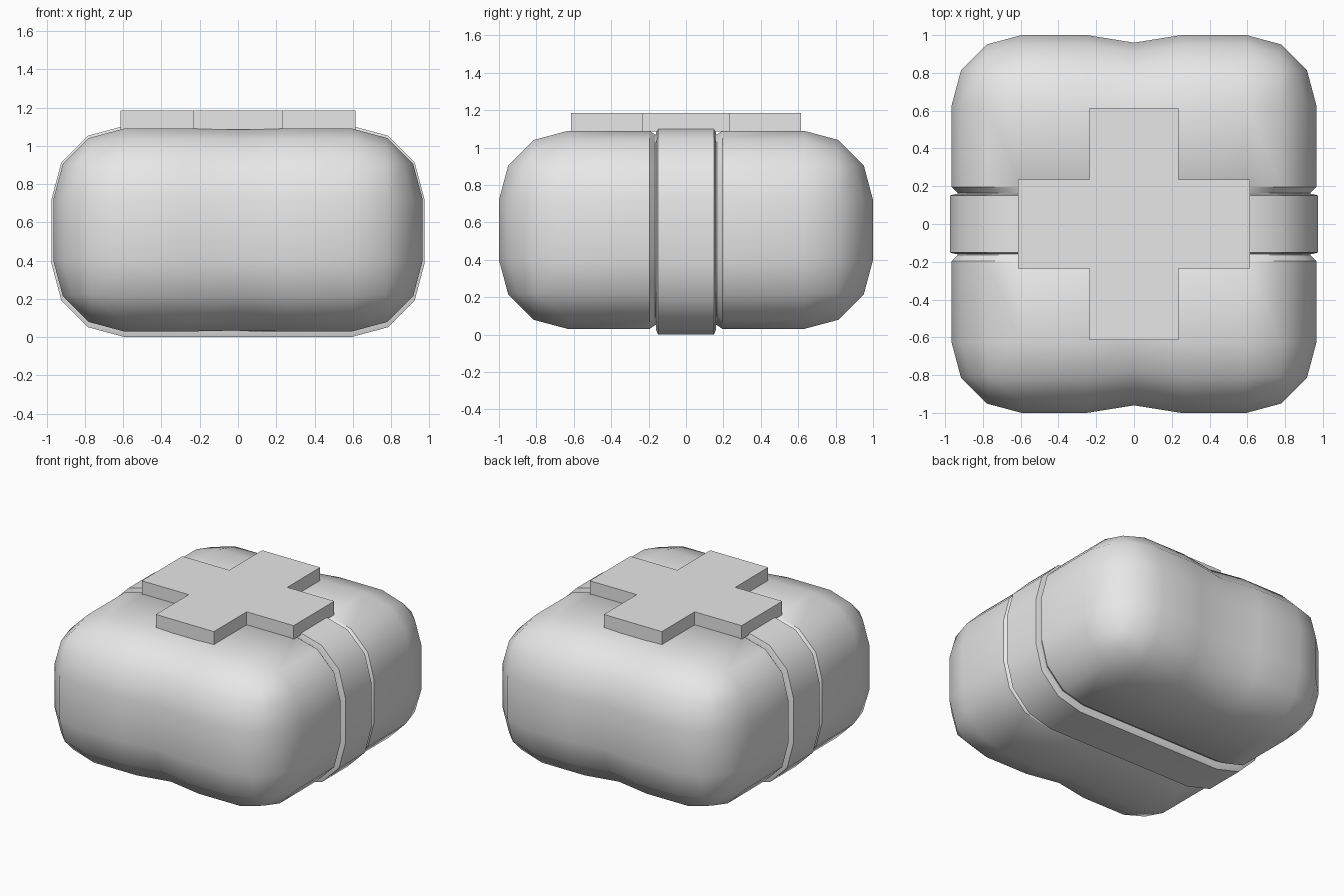
import bpy
import bmesh
import math
from mathutils import Matrix, Vector

cube = bpy.data.objects.get("Cube")
if cube:
    bpy.data.objects.remove(cube, do_unlink=True)

grey = bpy.data.materials.new("light grey")
grey.use_nodes = True
grey.diffuse_color = (0.8, 0.8, 0.8, 1)
grey.node_tree.nodes["Principled BSDF"].inputs["Base Color"].default_value = (0.8, 0.8, 0.8, 1)


def add_part(name, bm, smooth_angle=None):
    bmesh.ops.recalc_face_normals(bm, faces=bm.faces)
    mesh = bpy.data.meshes.new(name)
    bm.to_mesh(mesh)
    bm.free()
    mesh.materials.append(grey)
    obj = bpy.data.objects.new(name, mesh)
    bpy.context.collection.objects.link(obj)
    if smooth_angle:
        bpy.ops.object.select_all(action='DESELECT')
        obj.select_set(True)
        bpy.context.view_layer.objects.active = obj
        bpy.ops.object.shade_smooth_by_angle(angle=math.radians(smooth_angle))
    return obj


def extrude_outline(points, direction):
    bm = bmesh.new()
    face = bm.faces.new([bm.verts.new(p) for p in points])
    new = bmesh.ops.extrude_face_region(bm, geom=[face])["geom"]
    verts = [g for g in new if isinstance(g, bmesh.types.BMVert)]
    bmesh.ops.translate(bm, verts=verts, vec=direction)
    return bm


# Rounded box body
MID = 0.56
bm = bmesh.new()
bmesh.ops.create_cube(bm, size=2, matrix=Matrix.Diagonal((0.965, 1.0, 0.53, 1)))
bmesh.ops.bevel(bm, geom=bm.edges[:], offset=0.37, segments=3, profile=0.5,
                affect='EDGES', clamp_overlap=False)


def cut(axis, value):
    normal = Vector((0, 0, 0))
    normal[axis] = 1
    bmesh.ops.bisect_plane(bm, geom=bm.verts[:] + bm.edges[:] + bm.faces[:],
                           plane_co=normal * value, plane_no=normal)


for x in (-0.25, 0, 0.25):
    cut(0, x)
for y in (-0.195, -0.165, 0.165, 0.195):
    cut(1, y)

# Crease down the front and back, groove beside the band
for v in bm.verts:
    if abs(v.co.x) < 0.001 and abs(v.co.y) > 0.5:
        v.co.y -= math.copysign(0.04, v.co.y)
        v.co.z *= 0.99
    if abs(abs(v.co.y) - 0.165) < 0.001:
        v.co.x *= 0.968
        v.co.z *= 0.96
bmesh.ops.translate(bm, verts=bm.verts, vec=(0, 0, MID))
add_part("body", bm, 37)

# Raised band around the middle, its rim slightly chamfered
R = 0.385
outline = []
for sx, sz, start in ((1, 1, 0), (-1, 1, 90), (-1, -1, 180), (1, -1, 270)):
    for step in range(4):
        a = math.radians(start + 30 * step)
        outline.append((sx * 0.59 + R * math.cos(a), -0.16,
                        0.5525 + sz * 0.1675 + R * math.sin(a)))
bm = extrude_outline(outline, (0, 0.32, 0))
for y in (-0.15, 0.15):
    cut(1, y)
for v in bm.verts:
    if abs(v.co.y) > 0.155:
        v.co.x *= 0.968
        v.co.z = 0.5525 + (v.co.z - 0.5525) * 0.95
add_part("middle_band", bm, 37)

# Plus-shaped plate on top
L, W = 0.615, 0.235
corners = [(L, -W), (L, W), (W, W), (W, L), (-W, L), (-W, W),
           (-L, W), (-L, -W), (-W, -W), (-W, -L), (W, -L), (W, -W)]
add_part("top_cross", extrude_outline([(x, y, 1.085) for x, y in corners], (0, 0, 0.1)))
